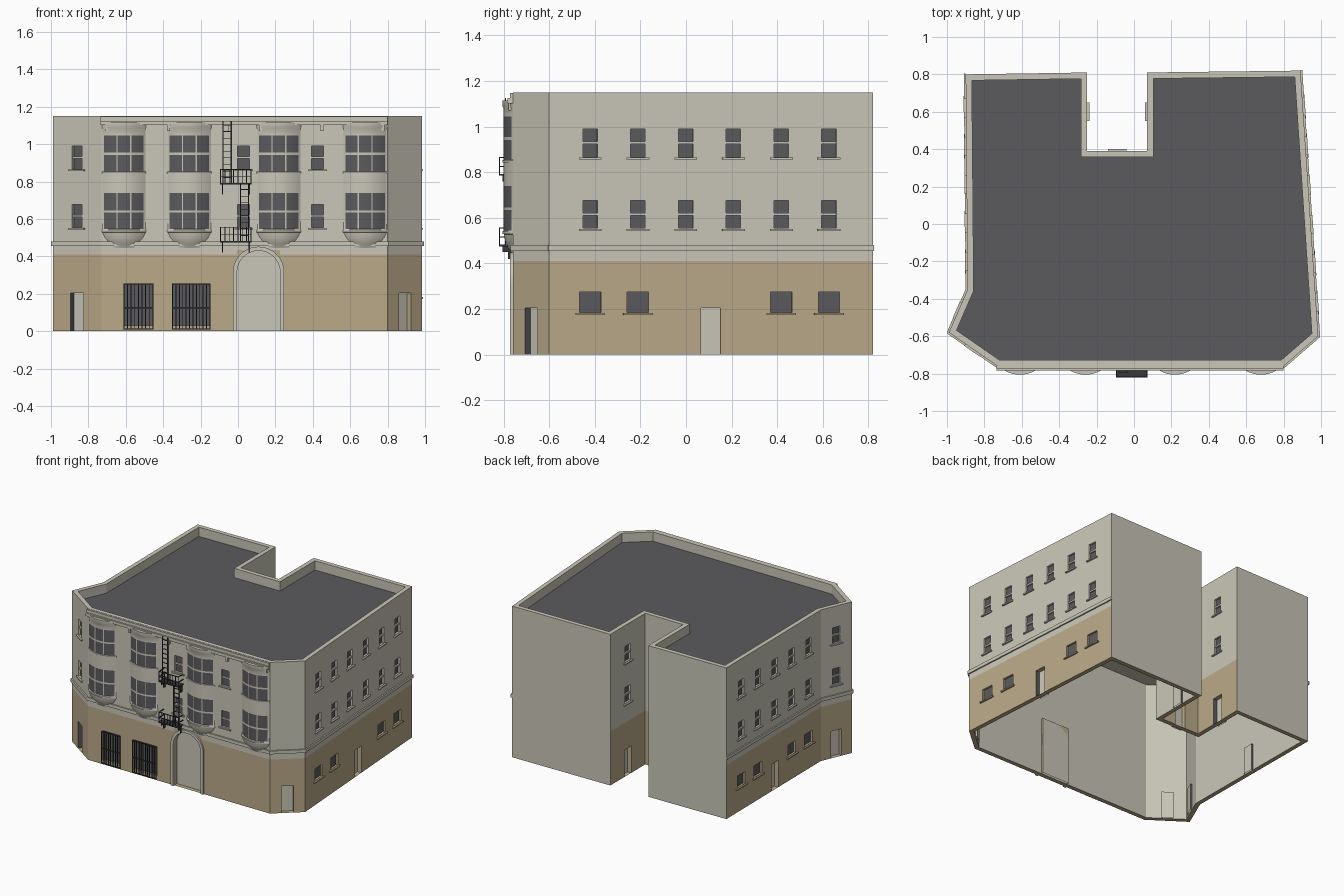
import bpy, bmesh, math
from mathutils import Matrix, Vector

cube = bpy.data.objects.get("Cube")
if cube:
    bpy.data.objects.remove(cube)


def material(name, rgb):
    m = bpy.data.materials.new(name)
    m.diffuse_color = (*rgb, 1)
    m.use_nodes = True
    m.node_tree.nodes["Principled BSDF"].inputs["Base Color"].default_value = (*rgb, 1)
    return m


MATS = [material("pale_plaster", (0.59, 0.57, 0.48)), material("tan_stone", (0.49, 0.40, 0.25)),
        material("dark_grey", (0.105, 0.105, 0.112)), material("black_iron", (0.04, 0.04, 0.045))]
PALE, TAN, DARK, IRON = range(4)
HEIGHT, ROOF, BASE = 1.15, 1.08, 0.41


def face(bm, pts, mat):
    f = bm.faces.new([bm.verts.new(p) for p in pts])
    f.material_index = mat


def box(bm, x0, x1, y0, y1, z0, z1, mat=PALE):
    size = Matrix.Diagonal((x1 - x0, y1 - y0, z1 - z0, 1))
    at = Matrix.Translation(((x0 + x1) / 2, (y0 + y1) / 2, (z0 + z1) / 2))
    for v in bmesh.ops.create_cube(bm, size=1, matrix=at @ size)["verts"]:
        for f in v.link_faces:
            f.material_index = mat


def prism(bm, pts, y0, y1, mat):
    """Extrude an x-z outline, counterclockwise from the front, along y."""
    face(bm, [(x, y0, z) for x, z in pts], mat)
    face(bm, [(x, y1, z) for x, z in reversed(pts)], mat)
    for (ax, az), (bx, bz) in zip(pts, pts[1:] + pts[:1]):
        face(bm, [(ax, y0, az), (ax, y1, az), (bx, y1, bz), (bx, y0, bz)], mat)


def finish(name, bm, matrix=Matrix(), smooth=False):
    bmesh.ops.remove_doubles(bm, verts=bm.verts, dist=1e-5)
    me = bpy.data.meshes.new(name)
    bm.to_mesh(me)
    bm.free()
    for m in MATS:
        me.materials.append(m)
    ob = bpy.data.objects.new(name, me)
    bpy.context.collection.objects.link(ob)
    ob.matrix_world = matrix
    if smooth:
        bpy.ops.object.select_all(action='DESELECT')
        ob.select_set(True)
        bpy.context.view_layer.objects.active = ob
        bpy.ops.object.shade_smooth_by_angle(angle=math.radians(30))
    return ob


# Footprint, counterclockwise from the front left corner
PLAN = [Vector(p) for p in [(-0.73, -0.76), (0.80, -0.76), (0.985, -0.60), (0.89, 0.82), (0.07, 0.81),
        (0.07, 0.39), (-0.25, 0.39), (-0.25, 0.81), (-0.90, 0.80), (-0.89, -0.35), (-0.99, -0.58)]]


def inset(plan, d):
    out = []
    for i, p in enumerate(plan):
        a = (p - plan[i - 1]).normalized()
        b = (plan[(i + 1) % len(plan)] - p).normalized()
        na, nb = Vector((-a.y, a.x)), Vector((-b.y, b.x))
        out.append(p + (na + nb) * d / (1 + na.dot(nb)))
    return out


# Openings are (x0, x1, z0, z1, depth, kind) in wall coordinates
def sash(c, rows=(0.555, 0.868)):
    return [(c - 0.032, c + 0.032, z, z + 0.122, 0.015, "sash") for z in rows]


def low(c):
    return [(c - 0.047, c + 0.047, 0.185, 0.275, 0.015, "low")]


def door(c):
    return [(c - 0.042, c + 0.042, 0, 0.205, 0.045, "door")]


def build_wall(name, a, b, openings, based=True):
    length = (b - a).length
    u = (b - a) / length
    mat = Matrix(((u.x, -u.y, 0, a.x), (u.y, u.x, 0, a.y), (0, 0, 1, 0), (0, 0, 0, 1)))
    bm = bmesh.new()
    xs = sorted({0, length, *(v for o in openings for v in o[:2])})
    zs = sorted({0, BASE, HEIGHT, *(v for o in openings for v in o[2:4])})
    for x0, x1 in zip(xs, xs[1:]):
        for z0, z1 in zip(zs, zs[1:]):
            cx, cz = (x0 + x1) / 2, (z0 + z1) / 2
            if not any(o[0] < cx < o[1] and o[2] < cz < o[3] for o in openings):
                face(bm, [(x0, 0, z0), (x1, 0, z0), (x1, 0, z1), (x0, 0, z1)],
                     TAN if based and cz < BASE else PALE)
    for x0, x1, z0, z1, d, kind in openings:
        side = TAN if z0 < BASE else PALE
        face(bm, [(x0, 0, z0), (x0, d, z0), (x0, d, z1), (x0, 0, z1)], DARK if kind == "door" else side)
        face(bm, [(x1, d, z0), (x1, 0, z0), (x1, 0, z1), (x1, d, z1)], side)
        face(bm, [(x0, d, z1), (x1, d, z1), (x1, 0, z1), (x0, 0, z1)], side)
        if z0 > 0:
            face(bm, [(x0, 0, z0), (x1, 0, z0), (x1, d, z0), (x0, d, z0)], side)
        face(bm, [(x0, d, z0), (x1, d, z0), (x1, d, z1), (x0, d, z1)],
             PALE if kind in ("door", "arch") else DARK)
        if kind == "sash":
            mid = (z0 + z1) / 2
            box(bm, x0, x1, 0.004, d, mid - 0.006, mid + 0.006)
        if kind in ("sash", "low"):
            box(bm, x0 - 0.018, x1 + 0.018, -0.012, 0.002, z0 - 0.012, z0 - 0.003,
                PALE if kind == "sash" else TAN)
    if based == "band":
        box(bm, -0.004, length + 0.004, -0.01, 0, 0.455, 0.48)
    finish(name, bm, mat)


front = [(-0.61, -0.455), (-0.35, -0.15)]
front_open = [(x0 + 0.73, x1 + 0.73, 0.03, 0.255, 0.02, "grate") for x0, x1 in front]
front_open += sash(0.03 + 0.73) + sash(0.425 + 0.73)
front_open += [(-0.005 + 0.73, 0.225 + 0.73, 0, 0.435, 0.05, "arch")]
right_open = [o for i in range(6) for o in sash(0.18 + 0.21 * i)]
right_open += [o for c in (0.18, 0.39, 1.02, 1.23) for o in low(c)] + door(0.71)
left_open = [o for i in range(5) for o in sash(0.18 + 0.205 * i)]
left_open += [o for c in (0.18, 0.385, 0.795, 1.0) for o in low(c)] + door(0.59)
WALLS = [("front_wall", front_open, "band"), ("front_left_corner_wall", door(0.123), "band"),
         ("left_wall", right_open, "band"), ("back_wall_left", [], False),
         ("court_wall_left", sash(0.21) + door(0.21), True), ("court_wall_back", sash(0.16) + door(0.16), True),
         ("court_wall_right", sash(0.21) + door(0.21), True), ("back_wall_right", [], False),
         ("right_wall", left_open, "band"), ("right_angled_wall", sash(0.125) + door(0.125), "band"),
         ("front_right_corner_wall", sash(0.158) + door(0.158), "band")]
for i, (name, openings, based) in enumerate(WALLS):
    build_wall(name, PLAN[i], PLAN[(i + 1) % len(PLAN)], openings, based)

# Roof, parapet and inner shell
inner = inset(PLAN, 0.033)
bm = bmesh.new()
at = lambda p, z: (p.x, p.y, z)
for i in range(len(PLAN)):
    j = (i + 1) % len(PLAN)
    a, b, c, d = PLAN[i], PLAN[j], inner[j], inner[i]
    face(bm, [at(a, HEIGHT), at(b, HEIGHT), at(c, HEIGHT), at(d, HEIGHT)], PALE)
    face(bm, [at(c, ROOF), at(d, ROOF), at(d, HEIGHT), at(c, HEIGHT)], PALE)
    face(bm, [at(c, 0), at(d, 0), at(d, ROOF - 0.02), at(c, ROOF - 0.02)], PALE)
    face(bm, [at(b, 0), at(a, 0), at(d, 0), at(c, 0)], TAN)
face(bm, [at(p, ROOF) for p in inner], DARK)
face(bm, [at(p, ROOF - 0.02) for p in reversed(inner)], PALE)
finish("roof_and_parapet", bm)

# Arched entrance: surround, spandrels and dark fanlight
FRONT = Matrix.Translation((0, -0.76, 0))
CX, CZ, R = 0.11, 0.315, 0.115


def arc(r, a0, a1, n=12):
    angles = [math.radians(a0 + (a1 - a0) * i / n) for i in range(n + 1)]
    return [(CX + r * math.cos(t), CZ + r * math.sin(t)) for t in angles]


bm = bmesh.new()
S = R + 0.022
prism(bm, [(CX + R, 0), (CX + S, 0)] + arc(S, 0, 180, 20) + [(CX - S, 0), (CX - R, 0)] + arc(R, 180, 0, 20),
      -0.012, 0.004, PALE)
prism(bm, arc(R, 90, 0) + [(CX + R, 0.436), (CX, 0.436)], 0, 0.05, TAN)
prism(bm, [(CX, 0.436), (CX - R, 0.436)] + arc(R, 180, 90), 0, 0.05, TAN)
box(bm, CX - R, CX + R, 0.043, 0.0499, 0.222, 0.434, DARK)
finish("arched_entrance", bm, FRONT)

# Iron grilles over the street windows
bm = bmesh.new()
for x0, x1 in front:
    n = round((x1 - x0) / 0.019)
    for i in range(n + 1):
        x = x0 + (x1 - x0) * i / n
        box(bm, x - 0.0025, x + 0.0025, -0.012, -0.007, 0.008, 0.255, IRON)
    for z in (0.012, 0.125, 0.252):
        box(bm, x0, x1, -0.012, -0.007, z - 0.003, z + 0.003, IRON)
finish("window_grilles", bm, FRONT)

# Curved bay windows: rows are (height, width scale, depth)
ROWS = [(0.445, 0.5, 0.008), (0.46, 0.52, 0.015), (0.47, 0.65, 0.022), (0.50, 0.88, 0.034),
        (0.528, 1, 0.038), (0.529, 1.03, 0.046), (0.54, 1.03, 0.046), (0.545, 1, 0.04),
        (0.634, 1, 0.04), (0.646, 1, 0.04), (0.74, 1, 0.04), (0.842, 1, 0.04), (0.843, 1.03, 0.046),
        (0.852, 1.03, 0.046), (0.855, 1, 0.04), (0.942, 1, 0.04), (0.954, 1, 0.04), (1.045, 1, 0.04),
        (1.08, 1, 0.04), (1.09, 1.03, 0.046), (1.115, 1.03, 0.046)]
GLASS_ROWS = (7, 9, 14, 16)
HALF = 0.115
cols = [-HALF]
for c in (-0.073, 0, 0.073):
    cols += [c + k * 0.033 for k in (-1, -0.33, 0.33, 1)]
cols.append(HALF)
for n, x in enumerate((-0.61, -0.26, 0.218, 0.68)):
    bm = bmesh.new()
    rings = [[bm.verts.new((c * s, -d * (1 - (c / HALF) ** 2), z)) for c in cols] for z, s, d in ROWS]
    for r, (lo, hi) in enumerate(zip(rings, rings[1:])):
        for k in range(len(cols) - 1):
            f = bm.faces.new((lo[k], lo[k + 1], hi[k + 1], hi[k]))
            f.material_index = DARK if r in GLASS_ROWS and k % 4 else PALE
    bm.faces.new(rings[-1])
    bm.faces.new(rings[0][::-1])
    finish("bay_window_%d" % (n + 1), bm, FRONT @ Matrix.Translation((x, 0, 0)), smooth=True)

# Cornice with brackets
bm = bmesh.new()
box(bm, -0.735, 0.80, -0.022, 0, 1.102, 1.125)
box(bm, -0.735, 0.80, -0.012, 0, 1.125, 1.148)
for i in range(10):
    x = -0.70 + i * 0.164
    box(bm, x - 0.008, x + 0.008, -0.018, 0, 1.07, 1.103)
finish("cornice", bm, FRONT)

# Fire escape: two balconies with railings and two ladders
bm = bmesh.new()
X0, X1, Y = -0.095, 0.072, -0.06
for z in (0.475, 0.785):
    box(bm, X0, X1, Y, 0, z, z + 0.008, IRON)
    for h in (0.04, 0.08):
        box(bm, X0, X1, Y, Y + 0.005, z + h - 0.002, z + h + 0.003, IRON)
        for x in (X0, X1 - 0.005):
            box(bm, x, x + 0.005, Y, 0, z + h - 0.002, z + h + 0.003, IRON)
    for i in range(8):
        x = X0 + (X1 - X0 - 0.005) * i / 7
        box(bm, x, x + 0.004, Y, Y + 0.004, z, z + 0.08, IRON)
    for x in (X0 + 0.01, X1 - 0.015):
        box(bm, x, x + 0.006, -0.02, 0, z - 0.055, z, IRON)
        box(bm, x, x + 0.006, -0.045, -0.02, z - 0.025, z, IRON)
for x, z0, z1 in ((-0.058, 0.79, 1.125), (0.035, 0.48, 0.79)):
    for s in (-0.022, 0.022):
        box(bm, x + s - 0.003, x + s + 0.003, -0.035, -0.029, z0, z1, IRON)
    for i in range(int((z1 - z0) / 0.035)):
        z = z0 + 0.03 + i * 0.035
        box(bm, x - 0.022, x + 0.022, -0.034, -0.03, z, z + 0.004, IRON)
finish("fire_escape", bm, FRONT)
